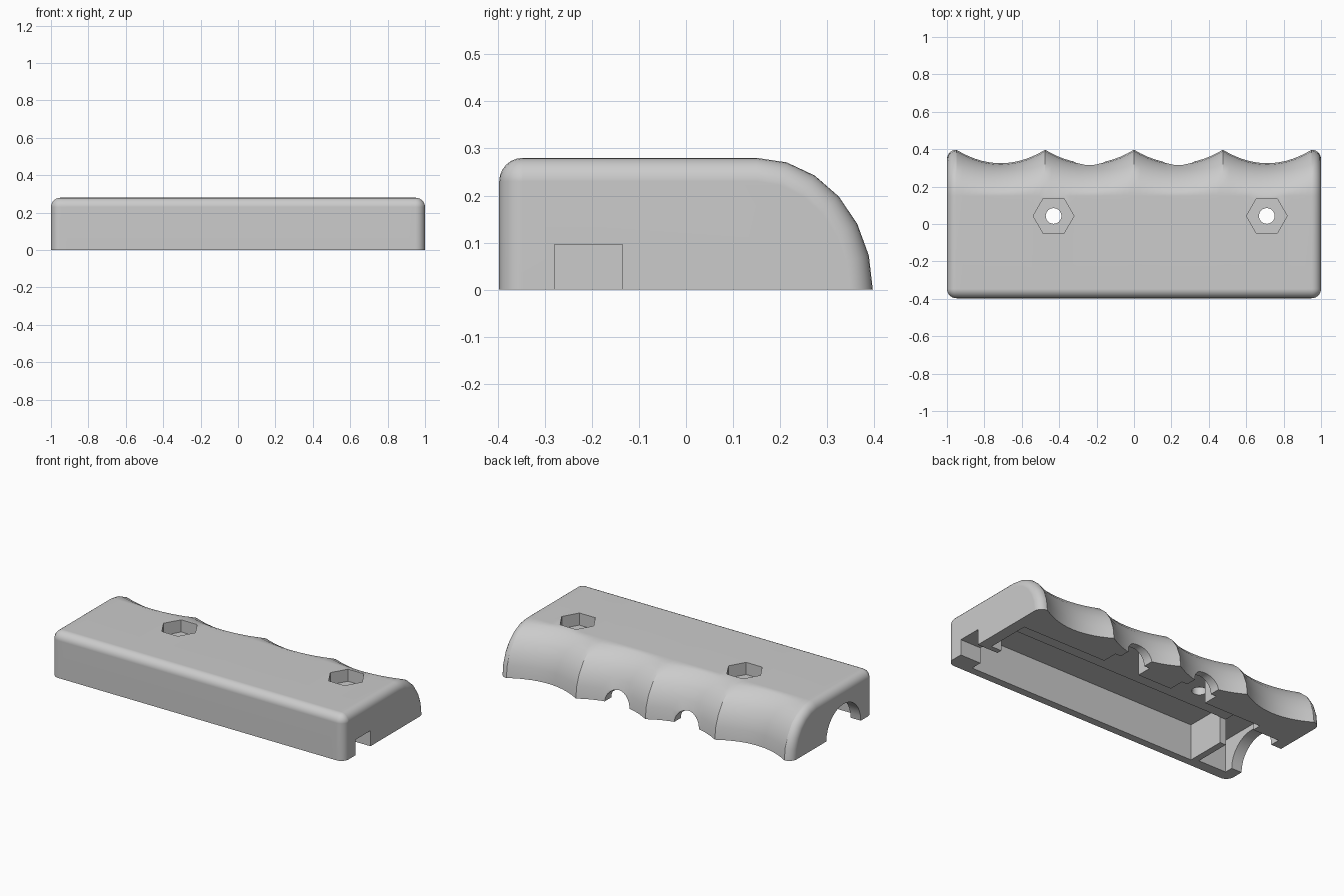
import bpy, bmesh, math
from mathutils import Matrix

if "Cube" in bpy.data.objects:
    bpy.data.objects.remove(bpy.data.objects["Cube"], do_unlink=True)

grey = bpy.data.materials.new("plain_grey")
grey.use_nodes = True
colour = (0.6, 0.6, 0.6, 1)
grey.diffuse_color = colour
grey.node_tree.nodes["Principled BSDF"].inputs["Base Color"].default_value = colour

DEPTH, HEIGHT, FILLET = 0.397, 0.28, 0.05
GRIP = 1 - FILLET          # half length of the finger grip
FINGER = GRIP / 2          # width of one finger groove
GROOVE = 0.072


def link(name, bm):
    bmesh.ops.recalc_face_normals(bm, faces=bm.faces)
    mesh = bpy.data.meshes.new(name)
    bm.to_mesh(mesh)
    bm.free()
    obj = bpy.data.objects.new(name, mesh)
    bpy.context.collection.objects.link(obj)
    return obj


def section(x):
    """Cross-section at x: front fillet, flat top, rounded grooved back."""
    a = max(0, abs(x) - GRIP) / FILLET
    inset = FILLET * (1 - math.sqrt(max(0, 1 - a * a)))
    t = ((x + GRIP) / FINGER) % 1
    groove = GROOVE * 4 * t * (1 - t) if abs(x) < GRIP else 0
    r = FILLET - inset
    pts = [(-DEPTH + inset, 0)]
    for i in range(7):
        ang = math.radians(15 * i)
        pts.append((FILLET - DEPTH - r * math.cos(ang),
                    HEIGHT - FILLET + r * math.sin(ang)))
    for i in range(6, -1, -1):
        ang = math.radians(15 * i)
        c = max(0, math.cos(ang))
        pts.append((0.15 + (DEPTH - 0.15 - inset) * c - groove * math.sqrt(c),
                    (HEIGHT - inset) * math.sin(ang)))
    return [(x, y, z) for y, z in pts]


# Outer body lofted along x
ends = [GRIP + FILLET * math.sin(math.radians(15 * i)) for i in range(1, 7)]
middle = [-GRIP + FINGER * i / 14 for i in range(57)]
bm = bmesh.new()
rows = [[bm.verts.new(p) for p in section(x)]
        for x in [-e for e in reversed(ends)] + middle + ends]
for a, b in zip(rows, rows[1:]):
    for i in range(len(a)):
        j = (i + 1) % len(a)
        bm.faces.new((a[i], a[j], b[j], b[i]))
bm.faces.new(rows[0])
bm.faces.new(rows[-1])
bmesh.ops.remove_doubles(bm, verts=bm.verts, dist=1e-5)
bmesh.ops.dissolve_degenerate(bm, edges=bm.edges, dist=1e-5)
body = link("grip_shell", bm)
body.data.materials.append(grey)


def cut(name, bm):
    cutter = link(name, bm)
    cutter.data.materials.append(grey)
    mod = body.modifiers.new(name, 'BOOLEAN')
    mod.operation, mod.solver, mod.object = 'DIFFERENCE', 'EXACT', cutter
    bpy.ops.object.select_all(action='DESELECT')
    bpy.context.view_layer.objects.active = body
    body.select_set(True)
    bpy.ops.object.modifier_apply(modifier=name)
    bpy.data.objects.remove(cutter, do_unlink=True)


def cut_box(name, x0, x1, y0, y1, top):
    bm = bmesh.new()
    bmesh.ops.create_cube(bm, size=1)
    bmesh.ops.scale(bm, verts=bm.verts, vec=(x1 - x0, y1 - y0, top + 0.1))
    bmesh.ops.translate(bm, verts=bm.verts,
                        vec=((x0 + x1) / 2, (y0 + y1) / 2, (top - 0.1) / 2))
    cut(name, bm)


def cut_rod(name, centre, radius, length, sides, axis='Z'):
    bm = bmesh.new()
    bmesh.ops.create_cone(bm, cap_ends=True, segments=sides, radius1=radius,
                          radius2=radius, depth=length)
    turn = {'X': ('Y', 90), 'Y': ('X', 90), 'Z': ('Z', 90)}[axis]
    bmesh.ops.rotate(bm, verts=bm.verts,
                     matrix=Matrix.Rotation(math.radians(turn[1]), 3, turn[0]))
    bmesh.ops.translate(bm, verts=bm.verts, vec=centre)
    cut(name, bm)


# Inside pockets and the side slot
cut_box("battery_pocket", -0.70, 0.86, -0.35, -0.10, 0.22)
cut_box("shallow_pocket", -0.75, 0.93, -0.102, 0.175, 0.16)
cut_box("end_pocket", -0.93, -0.74, -0.33, 0.12, 0.20)
cut_box("side_slot", 0.80, 1.10, -0.28, -0.135, 0.096)

# Cable arch in the end wall
cut_rod("cable_arch", (-0.93, -0.11, 0), 0.168, 0.38, 32, 'X')

# Button recesses and holes in the two middle finger grooves
for side in (-1, 1):
    x = side * FINGER / 2
    cut_box("button_recess", x - 0.122, x + 0.122, 0.10, 0.27, 0.159)
    cut_rod("button_hole", (x, 0.35, 0), 0.084, 0.30, 32, 'Y')

# Screw holes with hexagonal nut seats
for x in (-0.43, 0.71):
    cut_rod("nut_seat", (x, 0.043, 0.30), 0.109, 0.19, 6)
    cut_rod("screw_hole", (x, 0.043, 0.15), 0.042, 0.50, 24)

# Smooth curved faces, with flats kept flat
bpy.ops.object.shade_smooth_by_angle(angle=math.radians(23))
flat = body.modifiers.new("flat_normals", 'WEIGHTED_NORMAL')
flat.keep_sharp = True
